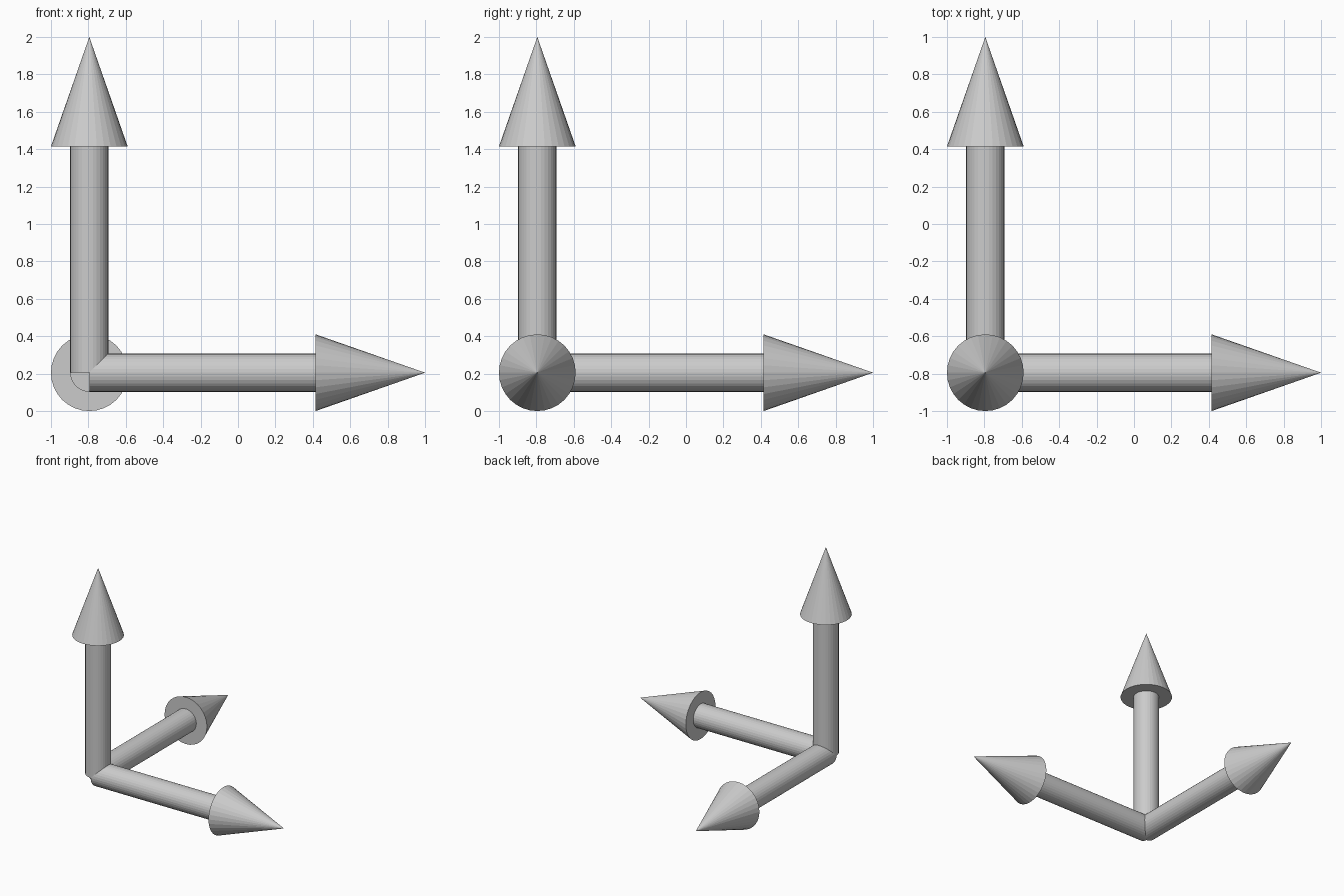
import bpy
import bmesh
from math import pi
from mathutils import Matrix

if "Cube" in bpy.data.objects:
    bpy.data.objects.remove(bpy.data.objects["Cube"])

CORNER = (-0.795, -0.795, 0.205)  # shared origin of the three arrows
SHAFT_R, HEAD_R = 0.102, 0.205
SHAFT_LEN, HEAD_LEN = 1.21, 0.585
SIDES = 32


def add_part(name, r1, r2, start, length, rotation):
    """Capped cylinder or cone running along the arrow axis from the corner."""
    bm = bmesh.new()
    bmesh.ops.create_cone(bm, cap_ends=True, segments=SIDES,
                          radius1=r1, radius2=r2, depth=length,
                          matrix=Matrix.Translation((0, 0, start + length / 2)))
    bmesh.ops.transform(bm, matrix=Matrix.Translation(CORNER) @ rotation, verts=bm.verts)
    mesh = bpy.data.meshes.new(name)
    bm.to_mesh(mesh)
    bm.free()
    bpy.context.collection.objects.link(bpy.data.objects.new(name, mesh))


# One arrow along each positive axis
for axis, rotation in {
    "x": Matrix.Rotation(pi / 2, 4, 'Y'),
    "y": Matrix.Rotation(-pi / 2, 4, 'X'),
    "z": Matrix.Identity(4),
}.items():
    add_part(f"{axis}_arrow_shaft", SHAFT_R, SHAFT_R, 0, SHAFT_LEN, rotation)
    add_part(f"{axis}_arrow_head", HEAD_R, 0, SHAFT_LEN, HEAD_LEN, rotation)
